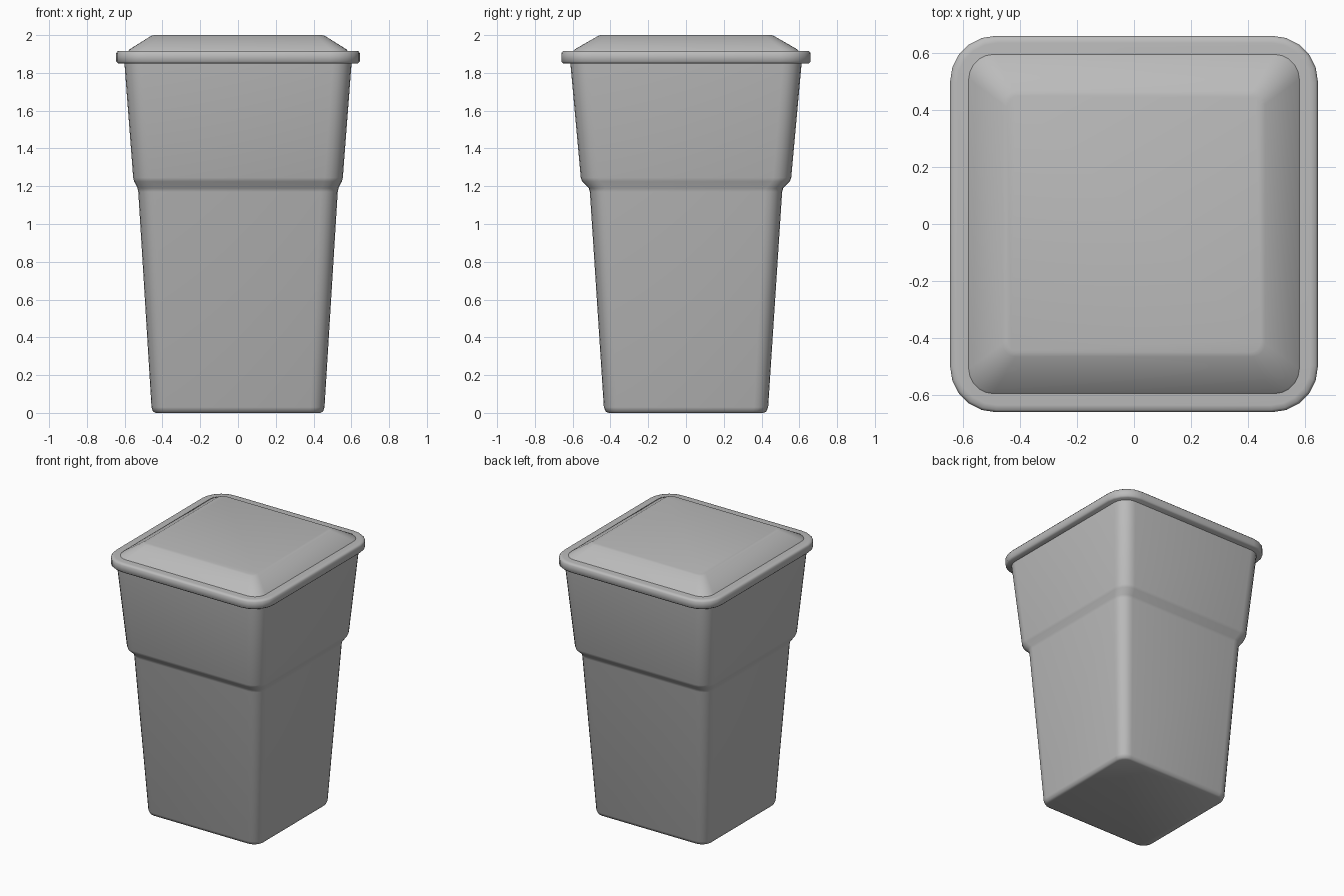
import bpy, bmesh, math

if "Cube" in bpy.data.objects:
    bpy.data.objects.remove(bpy.data.objects["Cube"], do_unlink=True)

grey = bpy.data.materials.new("grey plastic")
grey.use_nodes = True
colour = (0.5, 0.5, 0.5, 1)
grey.diffuse_color = colour
grey.node_tree.nodes["Principled BSDF"].inputs["Base Color"].default_value = colour

SEGMENTS = 5


def rounded_ring(bm, hx, hy, radius, z):
    """Ring of vertices around a rounded rectangle."""
    verts = []
    for quarter, (sx, sy) in enumerate([(1, 1), (-1, 1), (-1, -1), (1, -1)]):
        for i in range(SEGMENTS + 1):
            a = (quarter + i / SEGMENTS) * math.pi / 2
            verts.append(bm.verts.new((sx * (hx - radius) + radius * math.cos(a),
                                       sy * (hy - radius) + radius * math.sin(a), z)))
    return verts


def loft(name, sections, angle):
    """Skin rounded rectangles (half x, half y, radius, z) and cap both ends."""
    bm = bmesh.new()
    rings = [rounded_ring(bm, *s) for s in sections]
    n = len(rings[0])
    for low, high in zip(rings, rings[1:]):
        for i in range(n):
            j = (i + 1) % n
            bm.faces.new((low[i], low[j], high[j], high[i]))
    bm.faces.new(rings[0][::-1])
    bm.faces.new(rings[-1])
    mesh = bpy.data.meshes.new(name)
    bm.to_mesh(mesh)
    bm.free()
    mesh.materials.append(grey)
    obj = bpy.data.objects.new(name, mesh)
    bpy.context.collection.objects.link(obj)
    bpy.ops.object.select_all(action="DESELECT")
    obj.select_set(True)
    bpy.context.view_layer.objects.active = obj
    bpy.ops.object.shade_smooth_by_angle(angle=math.radians(angle))
    return obj


# Tapered bin body with a stepped shoulder
loft("bin_body", [
    (0.435, 0.41, 0.06, 0.0),
    (0.45, 0.425, 0.07, 0.007),
    (0.458, 0.435, 0.075, 0.03),
    (0.528, 0.509, 0.09, 1.17),
    (0.532, 0.515, 0.09, 1.19),
    (0.55, 0.55, 0.095, 1.225),
    (0.555, 0.557, 0.095, 1.245),
    (0.602, 0.613, 0.10, 1.86),
], 50)

# Overhanging lid rim
loft("lid_rim", [
    (0.635, 0.65, 0.155, 1.85),
    (0.645, 0.66, 0.16, 1.86),
    (0.645, 0.66, 0.16, 1.905),
    (0.637, 0.652, 0.155, 1.915),
    (0.62, 0.635, 0.14, 1.917),
], 50)

# Sloped lid panel
loft("lid_panel", [
    (0.585, 0.60, 0.09, 1.91),
    (0.575, 0.59, 0.085, 1.924),
    (0.46, 0.465, 0.045, 1.996),
    (0.445, 0.45, 0.04, 2.0),
], 50)
